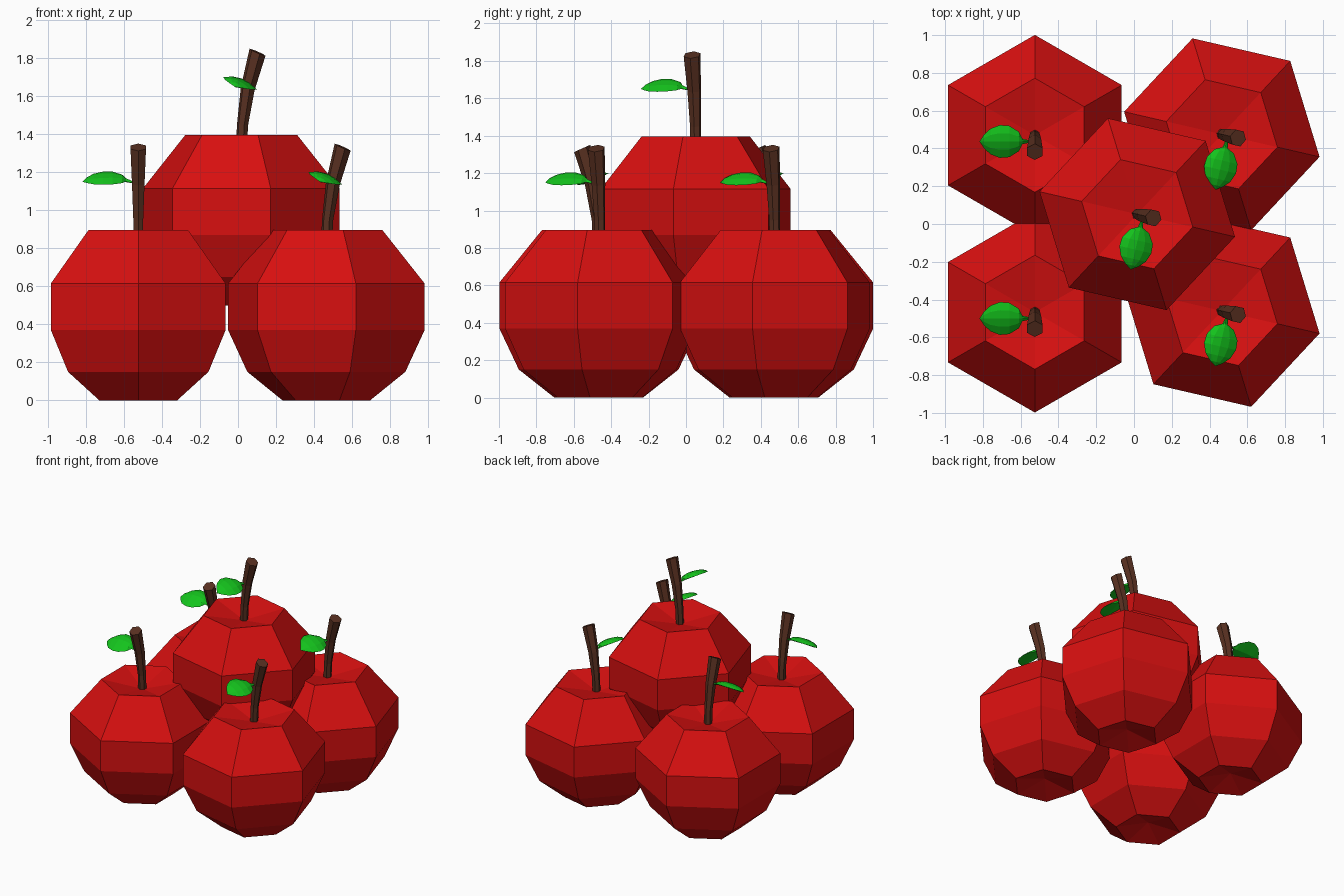
import bpy, math
from mathutils import Vector

if "Cube" in bpy.data.objects:
    bpy.data.objects.remove(bpy.data.objects["Cube"])


def material(name, rgb):
    m = bpy.data.materials.new(name)
    m.diffuse_color = (*rgb, 1)
    m.use_nodes = True
    m.node_tree.nodes["Principled BSDF"].inputs["Base Color"].default_value = m.diffuse_color
    return m


def loft(name, rings, mat):
    """Skin a list of point rings; a one-point ring makes a fan, a full end ring is capped."""
    verts, faces, ids = [], [], []
    for ring in rings:
        ids.append(list(range(len(verts), len(verts) + len(ring))))
        verts += ring
    for a, b in zip(ids, ids[1:]):
        n = max(len(a), len(b))
        for i in range(n):
            j = (i + 1) % n
            f = [a[i % len(a)], a[j % len(a)], b[j % len(b)], b[i % len(b)]]
            faces.append(list(dict.fromkeys(f)))
    if len(ids[0]) > 2:
        faces.append(ids[0][::-1])
    if len(ids[-1]) > 2:
        faces.append(ids[-1])
    me = bpy.data.meshes.new(name)
    me.from_pydata(verts, [], faces)
    me.materials.append(mat)
    return me


red = material("apple_red", (0.68, 0.005, 0.005))
brown = material("stem_brown", (0.1, 0.03, 0.015))
green = material("leaf_green", (0.007, 0.55, 0.012))

# Apple body: six-sided lathe with dimples at top and bottom
profile = [(0, 0.06), (0.237, 0), (0.427, 0.15), (0.531, 0.37),
           (0.531, 0.615), (0.302, 0.897), (0, 0.83)]
body_rings = []
for r, z in profile:
    n = 6 if r else 1
    body_rings.append([(r * math.cos(math.radians(30 + 60 * i)),
                        r * math.sin(math.radians(30 + 60 * i)), z) for i in range(n)])
body = loft("apple_body", body_rings, red)

# Stem: flaring six-sided tube leaning forward (y, z, radius, tilt)
stem_rings = []
for y, z, r, tilt in [(0, 0.81, 0.03, 0), (-0.007, 0.95, 0.03, 5),
                      (-0.035, 1.14, 0.038, 13), (-0.088, 1.332, 0.047, 24)]:
    t = math.radians(tilt)
    ring = []
    for i in range(6):
        a = math.radians(30 + 60 * i)
        u, v = r * math.cos(a), r * math.sin(a)
        ring.append((u, y + v * math.cos(t), z + v * math.sin(t)))
    stem_rings.append(ring)
stem = loft("stem", stem_rings, brown)

# Leaf: thick arched blade pointing to -x, rolled about its length
leaf_rings = []
for x, w, z, h in [(-0.025, 0.006, 1.145, 0.006), (-0.065, 0.014, 1.157, 0.012),
                   (-0.085, 0.052, 1.163, 0.02), (-0.135, 0.083, 1.168, 0.026),
                   (-0.185, 0.087, 1.168, 0.026), (-0.235, 0.068, 1.163, 0.022),
                   (-0.27, 0.035, 1.157, 0.014), (-0.293, 0, 1.15, 0)]:
    section = [(1, 0), (0.5, 0.75), (0, 1), (-0.5, 0.75), (-1, 0), (0, -0.7)] if w else [(0, 0)]
    leaf_rings.append([(x, -0.033 + w * s, z + 0.38 * w * s + h * k) for s, k in section])
leaf = loft("leaf", leaf_rings, green)

# Four apples on the ground, one stacked on top
apples = [("back_left", (-0.525, 0.47, 0), 0), ("front_left", (-0.525, -0.467, 0), 0),
          ("back_right", (0.465, 0.475, 0), 77), ("front_right", (0.465, -0.46, 0), 77),
          ("top", (0.017, 0.052, 0.5), 77)]
for label, loc, turn in apples:
    for me in (body, stem, leaf):
        ob = bpy.data.objects.new(f"{label}_{me.name}", me)
        ob.location = Vector(loc)
        ob.rotation_euler.z = math.radians(turn)
        bpy.context.collection.objects.link(ob)

# Consistent outward normals
import bmesh
for me in (body, stem, leaf):
    bm = bmesh.new()
    bm.from_mesh(me)
    bmesh.ops.recalc_face_normals(bm, faces=bm.faces)
    bm.to_mesh(me)
    bm.free()
